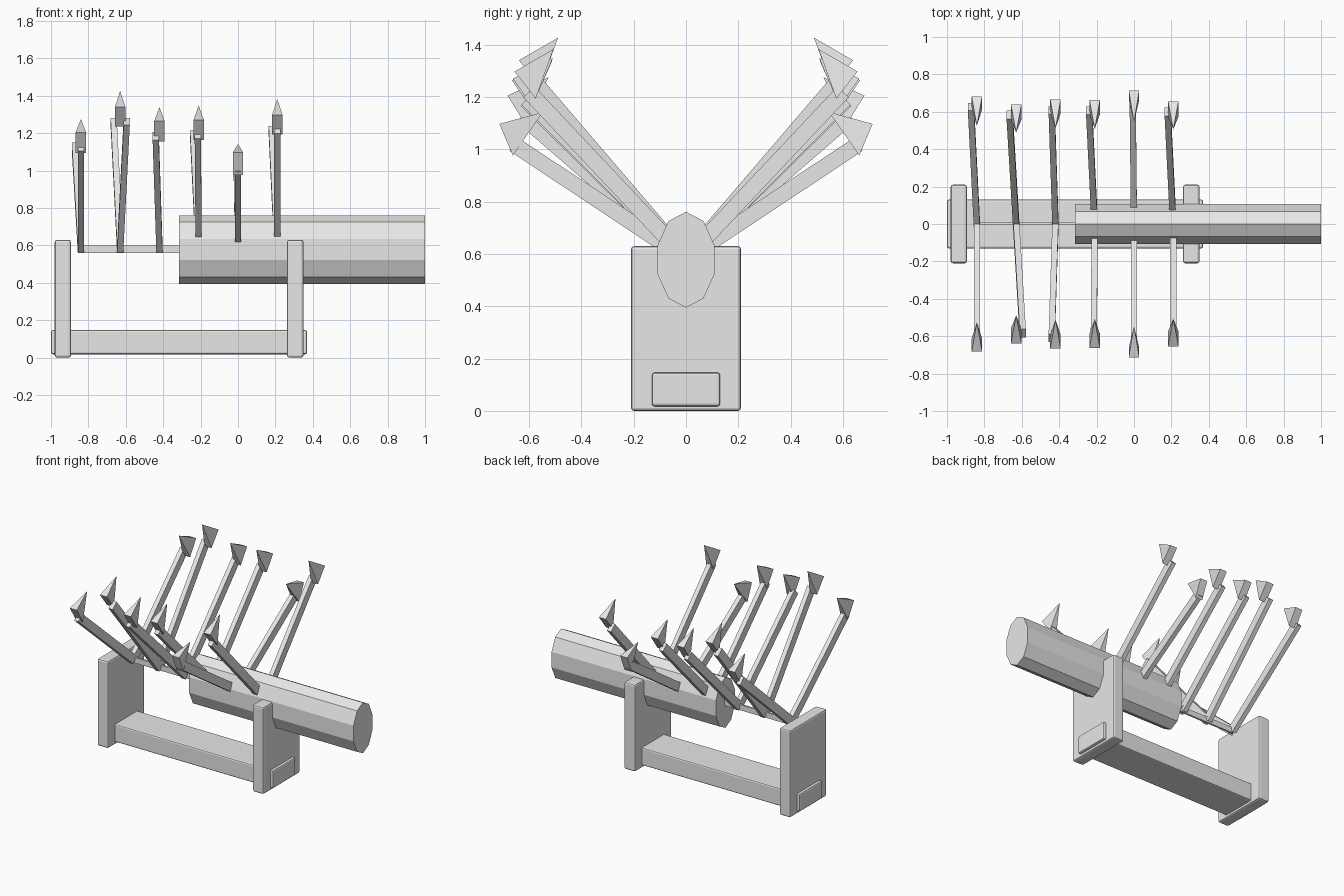
import bpy, bmesh, math
from mathutils import Vector

if "Cube" in bpy.data.objects:
    bpy.data.objects.remove(bpy.data.objects["Cube"])

grey = bpy.data.materials.new("plain_grey")
grey.diffuse_color = (0.8, 0.8, 0.8, 1)
grey.use_nodes = True
grey.node_tree.nodes["Principled BSDF"].inputs["Base Color"].default_value = grey.diffuse_color


def make(name, verts, faces):
    me = bpy.data.meshes.new(name)
    me.from_pydata([tuple(v) for v in verts], [], faces)
    bm = bmesh.new()
    bm.from_mesh(me)
    bmesh.ops.recalc_face_normals(bm, faces=bm.faces)
    bm.to_mesh(me)
    bm.free()
    me.materials.append(grey)
    ob = bpy.data.objects.new(name, me)
    bpy.context.collection.objects.link(ob)
    return ob


BOX = [(0, 1, 2, 3), (4, 5, 6, 7), (0, 1, 5, 4), (1, 2, 6, 5), (2, 3, 7, 6), (3, 0, 4, 7)]


def box(name, x0, x1, y0, y1, z0, z1, bevel=0.0):
    verts = [(x, y, z) for x in (x0, x1) for y, z in ((y0, z0), (y1, z0), (y1, z1), (y0, z1))]
    ob = make(name, verts, BOX)
    if bevel:
        mod = ob.modifiers.new("edge", "BEVEL")
        mod.width = bevel
        mod.segments = 2
    return ob


# Stand: rail and two upright end plates
box("base_rail", -1.0, 0.37, -0.13, 0.13, 0.018, 0.147, 0.01)
box("left_plate", -0.98, -0.893, -0.21, 0.21, 0.0, 0.63, 0.012)
box("right_plate", 0.262, 0.35, -0.21, 0.21, 0.0, 0.63, 0.012)

# Ten-sided oval barrel and the thin spine behind it
N = 10
ring = [(0.1135 * math.sin(2 * math.pi * i / N), 0.578 + 0.183 * math.cos(2 * math.pi * i / N))
        for i in range(N)]
make("barrel", [(x, y, z) for x in (-0.315, 1.0) for y, z in ring],
     [tuple(range(N)), tuple(range(N, 2 * N))]
     + [(i, (i + 1) % N, N + (i + 1) % N, N + i) for i in range(N)])
box("spine", -0.84, -0.3, -0.003, 0.01, 0.56, 0.60)


def arm(name, x, x_end, y_end, z_end, side):
    """Square-ended bar leaning outward from the spine."""
    start, end = Vector((x, 0, 0.582)), Vector((x_end, side * y_end, z_end))
    d = (end - start).normalized()
    wide = Vector((0.0165, 0, 0))
    thick = wide.cross(d).normalized() * 0.03
    make(name, [p + a * wide + b * thick for p in (start, end)
                for a, b in ((-1, -1), (1, -1), (1, 1), (-1, 1))], BOX)


def claw(name, x, y, z, tilt, side):
    """Skewed pyramid with its point turned inward; (y, z) is its outer upper edge."""
    t, b = math.radians(180 - tilt), math.radians(262 - tilt)
    ly, lz = y + 0.131 * math.cos(b), z + 0.131 * math.sin(b)
    ty, tz = y + 0.172 * math.cos(t), z + 0.172 * math.sin(t)
    w = 0.028
    make(name, [(x - w, side * y, z), (x + w, side * y, z), (x + w, side * ly, lz),
                (x - w, side * ly, lz), (x, side * ty, tz)],
         [(0, 1, 2, 3), (0, 1, 4), (1, 2, 4), (2, 3, 4), (3, 0, 4)])


# x, claw y, claw z, claw tilt, sideways lean of front and back arms
ARMS = [(-0.84, 0.682, 1.205, 24, 0.0, -0.032),
        (-0.63, 0.638, 1.34, 30, 0.035, -0.035),
        (-0.42, 0.665, 1.264, 26, -0.02, -0.02),
        (-0.21, 0.662, 1.27, 27, -0.005, -0.03),
        (0.0, 0.713, 1.097, 15, 0.0, -0.007),
        (0.21, 0.655, 1.297, 30, 0.0, -0.03)]
for i, (x, y, z, tilt, front, back) in enumerate(ARMS, 1):
    for label, side, lean in (("front", -1, front), ("back", 1, back)):
        arm(f"{label}_arm_{i}", x, x + lean, y - 0.055, z - 0.078, side)
        claw(f"{label}_claw_{i}", x, y, z, tilt, side)
